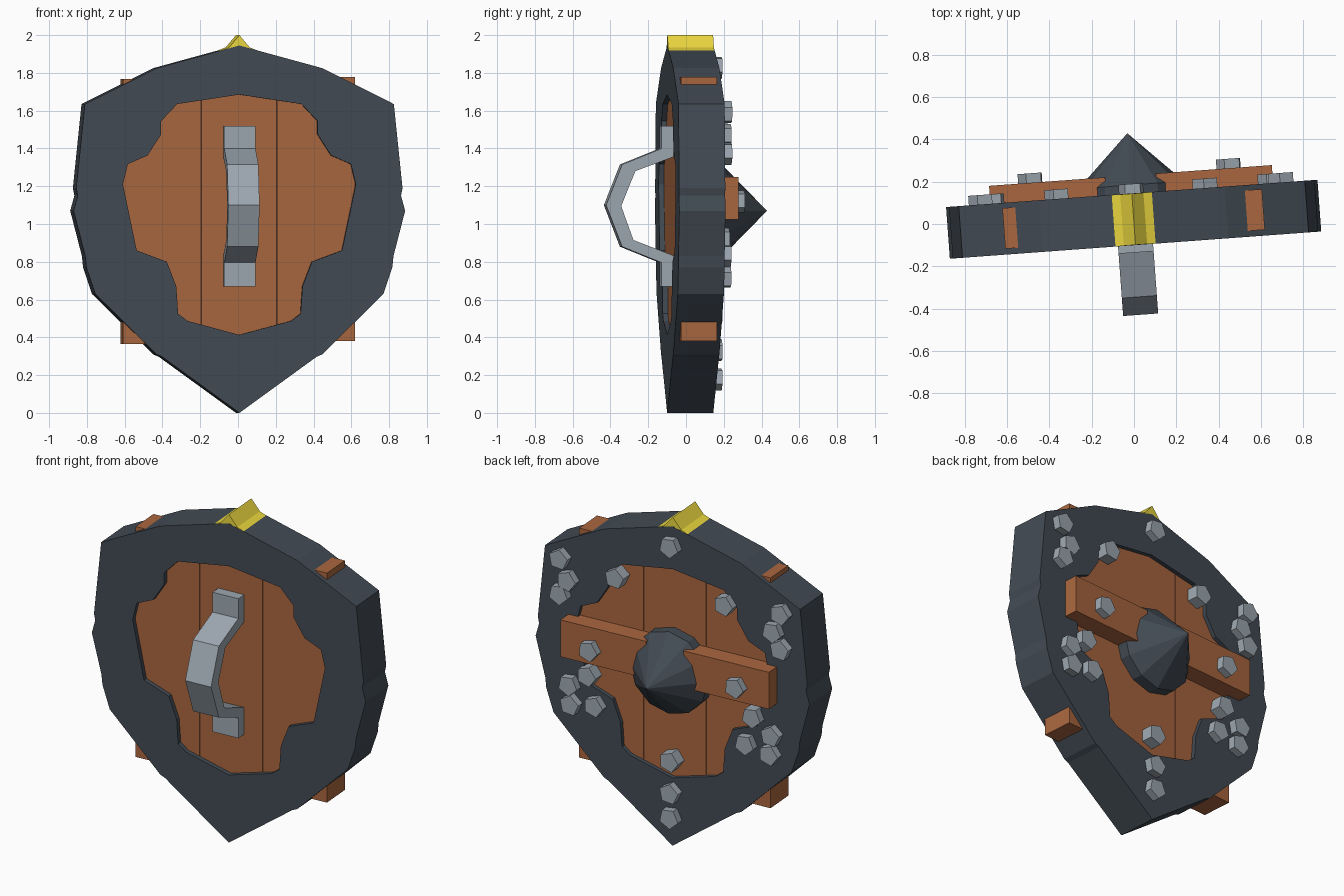
import bpy, bmesh, math
from mathutils import Matrix, Vector

if "Cube" in bpy.data.objects:
    bpy.data.objects.remove(bpy.data.objects["Cube"])

TILT = Matrix.Rotation(math.radians(4.2), 4, 'Z')  # whole shield is turned slightly


def material(name, rgb):
    m = bpy.data.materials.new(name)
    m.diffuse_color = (*rgb, 1)
    m.use_nodes = True
    m.node_tree.nodes["Principled BSDF"].inputs["Base Color"].default_value = m.diffuse_color
    return m


IRON = material("dark_iron", (0.055, 0.070, 0.088))
WOOD = material("wood", (0.40, 0.135, 0.05))
STEEL = material("steel", (0.34, 0.39, 0.44))
GOLD = material("gold", (0.83, 0.68, 0.05))


def finish(name, bm, mat):
    bmesh.ops.recalc_face_normals(bm, faces=bm.faces)
    bm.transform(TILT)
    me = bpy.data.meshes.new(name)
    bm.to_mesh(me)
    bm.free()
    me.materials.append(mat)
    ob = bpy.data.objects.new(name, me)
    bpy.context.collection.objects.link(ob)
    return ob


def prism(name, loops, start, depth, mat):
    """Fill closed loops of 3D points (inner loops are holes) and extrude by depth."""
    bm = bmesh.new()
    for loop in loops:
        vs = [bm.verts.new(Vector(p) + Vector(start)) for p in loop]
        for a, b in zip(vs, vs[1:] + vs[:1]):
            bm.edges.new((a, b))
    bmesh.ops.triangle_fill(bm, edges=bm.edges[:], use_beauty=True,
                            normal=Vector(depth).normalized())
    ext = bmesh.ops.extrude_face_region(bm, geom=bm.faces[:], use_keep_orig=True)
    bmesh.ops.translate(bm, vec=depth,
                        verts=[g for g in ext["geom"] if isinstance(g, bmesh.types.BMVert)])
    return finish(name, bm, mat)


def box(name, x0, x1, y0, y1, z0, z1, mat):
    loop = [(x0, 0, z0), (x1, 0, z0), (x1, 0, z1), (x0, 0, z1)]
    return prism(name, [loop], (0, y0, 0), (0, y1 - y0, 0), mat)


def mirrored(half):
    """Half outline (first and last point on x = 0) to a closed symmetric loop."""
    return [(x, 0, z) for x, z in half] + [(-x, 0, z) for x, z in half[-2:0:-1]]


def cone(name, x, z, y0, y1, r0, r1, sides, spin, mat):
    bm = bmesh.new()
    # cone axis runs along +y
    mtx = (Matrix.Translation((x, (y0 + y1) / 2, z)) @ Matrix.Rotation(-math.pi / 2, 4, 'X')
           @ Matrix.Rotation(spin, 4, 'Z'))
    bmesh.ops.create_cone(bm, cap_ends=True, segments=sides, radius1=r0, radius2=r1,
                          depth=y1 - y0, matrix=mtx)
    return finish(name, bm, mat)


# iron rim with ragged inner opening
outer = [(0, 1.945), (0.44, 1.825), (0.82, 1.635), (0.866, 1.19), (0.858, 1.15), (0.88, 1.07),
         (0.818, 0.83), (0.812, 0.77), (0.765, 0.63), (0.44, 0.31), (0.41, 0.297), (0, 0)]
inner = [(0, 1.685), (0.33, 1.635), (0.415, 1.545), (0.415, 1.475), (0.487, 1.363),
         (0.592, 1.317), (0.618, 1.21), (0.545, 0.86), (0.385, 0.80), (0.335, 0.67),
         (0.325, 0.525), (0.275, 0.487), (0, 0.413)]
prism("rim", [mirrored(outer), mirrored(inner)], (0, -0.1, 0), (0, 0.245, 0), IRON)

# gold crest, flush with the rim and peaking above it
crest = [(0, 2.0), (0.055, 1.935), (0.42, 1.79), (0.34, 1.64), (0, 1.69)]
prism("crest", [mirrored(crest)], (0, -0.099, 0), (0, 0.243, 0), GOLD)

# three wooden planks
box("plank_left", -0.615, -0.203, -0.072, 0.12, 0.365, 1.768, WOOD)
box("plank_middle", -0.2, 0.2, -0.072, 0.12, 0.37, 1.77, WOOD)
box("plank_right", 0.203, 0.615, -0.072, 0.12, 0.38, 1.778, WOOD)

# cross bar halves with a bolt each
for side, s in (("left", -1), ("right", 1)):
    a, b = sorted((s * 0.12, s * 0.67))
    box("crossbar_" + side, a, b, 0.11, 0.23, 1.025, 1.25, WOOD)
    cone("crossbar_bolt_" + side, s * 0.47, 1.12, 0.21, 0.275, 0.062, 0.062, 5, 0.25, STEEL)

# pointed boss
cone("boss_base", 0, 1.07, 0.1, 0.185, 0.25, 0.25, 12, 0, IRON)
cone("boss_spike", 0, 1.07, 0.185, 0.43, 0.25, 0, 12, 0, IRON)

# five-sided bolts on the outer face
centre = [(0, 1.83), (0, 0.525), (0, 0.33), (0, 0.18)]
pairs = [(0.71, 1.59), (0.66, 1.47), (0.71, 1.375), (0.35, 1.56),
         (0.53, 0.92), (0.65, 0.835), (0.64, 0.718), (0.485, 0.745)]
bolts = centre + [(s * x, z) for x, z in pairs for s in (-1, 1)]
for i, (x, z) in enumerate(bolts):
    cone(f"bolt_{i + 1}", x, z, 0.1, 0.19, 0.062, 0.062, 5, math.pi / 2 + 0.2 * (i % 3 - 1), STEEL)

# bent strap handle with mounting feet
strap = [(-0.065, 1.52), (-0.135, 1.52), (-0.135, 1.4), (-0.345, 1.315), (-0.43, 1.1),
         (-0.345, 0.88), (-0.135, 0.795), (-0.135, 0.67), (-0.065, 0.67), (-0.065, 0.83),
         (-0.285, 0.915), (-0.35, 1.095), (-0.275, 1.28), (-0.065, 1.358)]
prism("handle", [[(0, y, z) for y, z in strap]], (-0.083, 0, 0), (0.166, 0, 0), STEEL)
